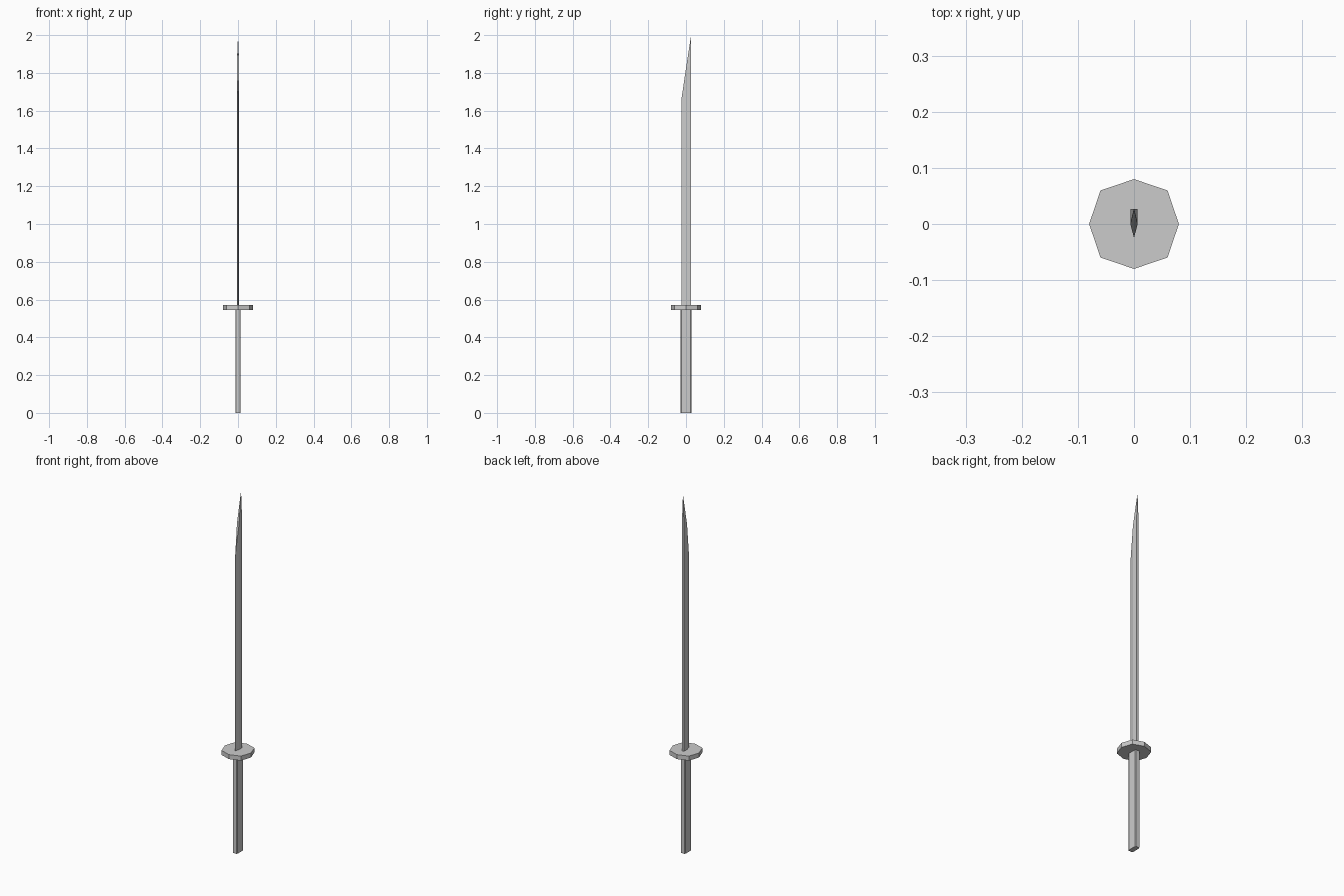
import bpy, bmesh, math

if "Cube" in bpy.data.objects:
    bpy.data.objects.remove(bpy.data.objects["Cube"])


def make_object(name, verts, faces):
    mesh = bpy.data.meshes.new(name)
    bm = bmesh.new()
    vs = [bm.verts.new(v) for v in verts]
    for f in faces:
        bm.faces.new([vs[i] for i in f])
    bmesh.ops.recalc_face_normals(bm, faces=bm.faces)
    bm.to_mesh(mesh)
    bm.free()
    obj = bpy.data.objects.new(name, mesh)
    bpy.context.collection.objects.link(obj)
    return obj


def prism(name, outline, z0, z1):
    n = len(outline)
    verts = [(x, y, z) for z in (z0, z1) for x, y in outline]
    faces = [(i, (i + 1) % n, n + (i + 1) % n, n + i) for i in range(n)]
    faces += [tuple(range(n)), tuple(range(n, 2 * n))]
    return make_object(name, verts, faces)


# Handle: narrow bar with chamfered corners
hx, hy, cx, cy = 0.014, 0.028, 0.010, 0.023
prism("handle", [(hx, -cy), (hx, cy), (cx, hy), (-cx, hy),
                 (-hx, cy), (-hx, -cy), (-cx, -hy), (cx, -hy)], 0.0, 0.55)

# Guard: octagonal disc with corners on the axes
guard = []
for i in range(8):
    a = math.radians(45 * i)
    r = 0.08 if i % 2 == 0 else 0.0845
    guard.append((r * math.cos(a), r * math.sin(a)))
prism("guard", guard, 0.545, 0.57)

# Blade: flat spine, ridge on each side, sharp front edge, slanted tip
w, back, ridge, edge = 0.0065, 0.027, 0.0, -0.025
section = [(w, back), (-w, back), (-w, ridge), (0, edge), (w, ridge)]
tops = [1.84, 1.84, 1.825, 1.655, 1.825]
verts = [(x, y, 0.56) for x, y in section]
verts += [(x, y, z) for (x, y), z in zip(section, tops)]
verts.append((0, back, 2.0))
faces = [(i, (i + 1) % 5, 5 + (i + 1) % 5, 5 + i) for i in range(5)]
faces += [(0, 1, 2, 3, 4), (5, 6, 10), (6, 7, 10), (7, 8, 10), (8, 9, 10), (9, 5, 10)]
make_object("blade", verts, faces)
